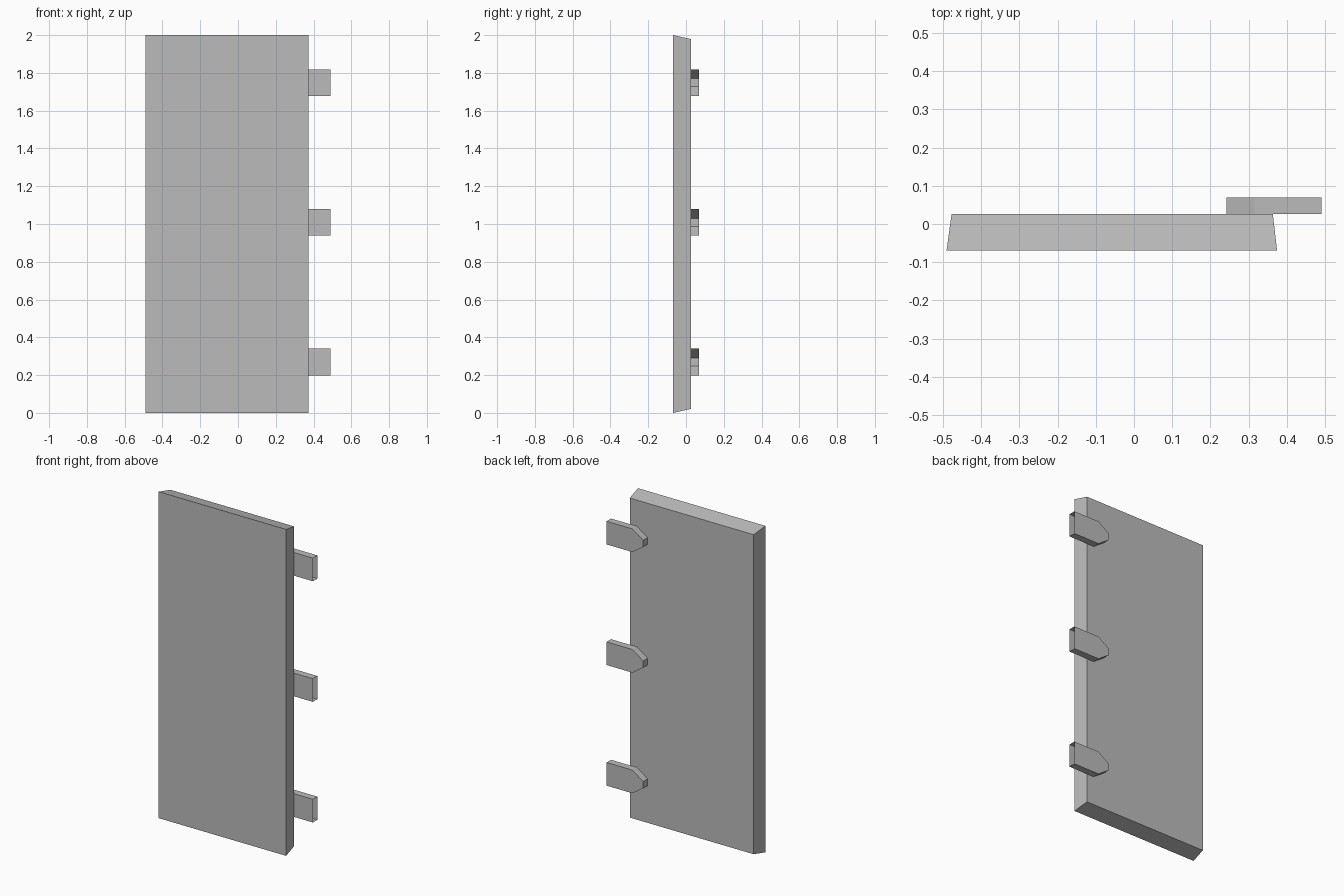
import bpy
import bmesh

cube = bpy.data.objects.get("Cube")
if cube:
    bpy.data.objects.remove(cube, do_unlink=True)

grey = bpy.data.materials.new("plain grey")
grey.use_nodes = True
colour = (0.5, 0.5, 0.5, 1)
grey.diffuse_color = colour
grey.node_tree.nodes["Principled BSDF"].inputs["Base Color"].default_value = colour


def add_prism(name, front, back, y_front, y_back, open_edge=None):
    """Join two matching x-z outlines, leaving one side open if asked."""
    bm = bmesh.new()
    a = [bm.verts.new((x, y_front, z)) for x, z in front]
    b = [bm.verts.new((x, y_back, z)) for x, z in back]
    bm.faces.new(a)
    bm.faces.new(b[::-1])
    count = len(a)
    for i in range(count):
        if i != open_edge:
            j = (i + 1) % count
            bm.faces.new((a[j], a[i], b[i], b[j]))
    mesh = bpy.data.meshes.new(name)
    bm.to_mesh(mesh)
    bm.free()
    mesh.materials.append(grey)
    obj = bpy.data.objects.new(name, mesh)
    bpy.context.collection.objects.link(obj)
    return obj


def rectangle(x0, x1, z0, z1):
    return [(x0, z0), (x1, z0), (x1, z1), (x0, z1)]


# Door panel, tapering towards the back on all four edges
PANEL_BACK = 0.026
add_prism("door_panel", rectangle(-0.49, 0.374, 0, 2),
          rectangle(-0.477, 0.363, 0.021, 1.979), -0.069, PANEL_BACK)

# Hinge straps with a blunt point on the door and an open outer end
for label, z in (("lower", 0.27), ("middle", 1.009), ("upper", 1.748)):
    half = [(0.242, 0.021), (0.315, 0.071), (0.49, 0.071)]
    outline = [(x, z - h) for x, h in half] + [(x, z + h) for x, h in half[::-1]]
    add_prism(label + "_hinge", outline, outline, PANEL_BACK, 0.069, open_edge=2)
